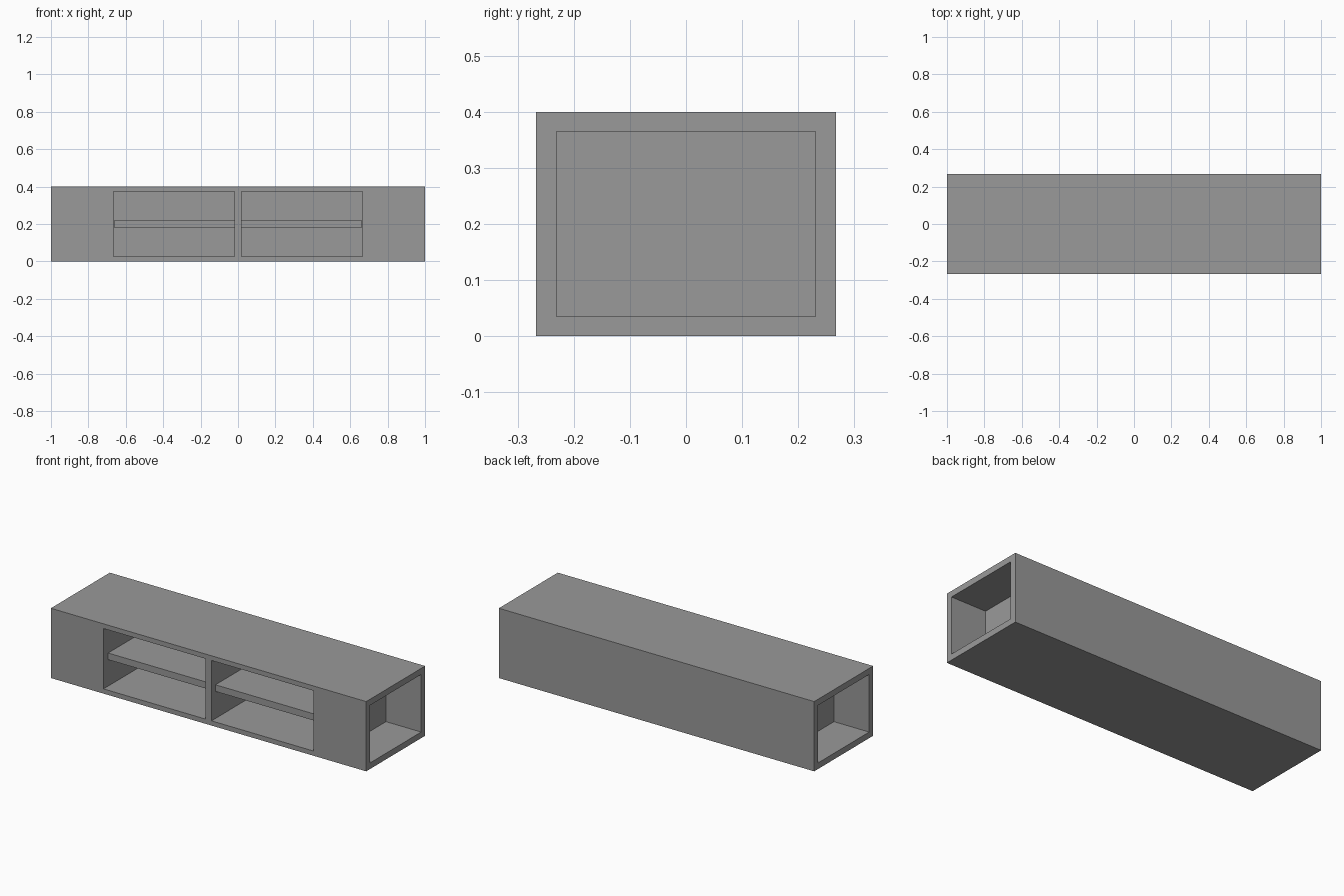
import bpy

cube = bpy.data.objects.get("Cube")
if cube:
    bpy.data.objects.remove(cube, do_unlink=True)

grey = bpy.data.materials.new("mid grey")
grey.use_nodes = True
colour = (0.32, 0.32, 0.32, 1)
grey.diffuse_color = colour
grey.node_tree.nodes["Principled BSDF"].inputs["Base Color"].default_value = colour


def box(name, low, high):
    """Axis-aligned box between two corners."""
    centre = [(a + b) / 2 for a, b in zip(low, high)]
    bpy.ops.mesh.primitive_cube_add(size=1, location=centre)
    obj = bpy.context.object
    obj.name = name
    obj.scale = [b - a for a, b in zip(low, high)]
    bpy.ops.object.transform_apply(location=True, rotation=False, scale=True)
    obj.data.materials.append(grey)
    return obj


def mirrored(x1, x2, side):
    return sorted((x1 * side, x2 * side))


def cut(target, low, high):
    """Carve a box-shaped recess out of the target."""
    cutter = box("recess_cutter", low, high)
    cutter.hide_render = True
    mod = target.modifiers.new("recess", 'BOOLEAN')
    mod.operation = 'DIFFERENCE'
    mod.solver = 'EXACT'
    mod.object = cutter
    bpy.context.view_layer.objects.active = target
    bpy.ops.object.modifier_apply(modifier=mod.name)
    bpy.data.objects.remove(cutter, do_unlink=True)


LENGTH, DEPTH, HEIGHT = 1.0, 0.267, 0.4   # half length, half depth, height
INNER = 0.231                             # inner face of the back panel

# Cabinet body
body = box("cabinet_body", (-LENGTH, -DEPTH, 0), (LENGTH, DEPTH, HEIGHT))

for side, label in ((1, "left"), (-1, "right")):
    # Front compartment
    x1, x2 = mirrored(0.019, 0.666, side)
    cut(body, (x1, -DEPTH - 0.1, 0.027), (x2, INNER, 0.373))
    # Open end cubby
    x1, x2 = mirrored(0.777, LENGTH + 0.1, side)
    cut(body, (x1, -INNER, 0.035), (x2, INNER, 0.365))
    # Shelf, set back from the front
    x1, x2 = mirrored(0.019, 0.662, side)
    box(label + "_shelf", (x1, -DEPTH + 0.036, 0.182), (x2, INNER, 0.22))
